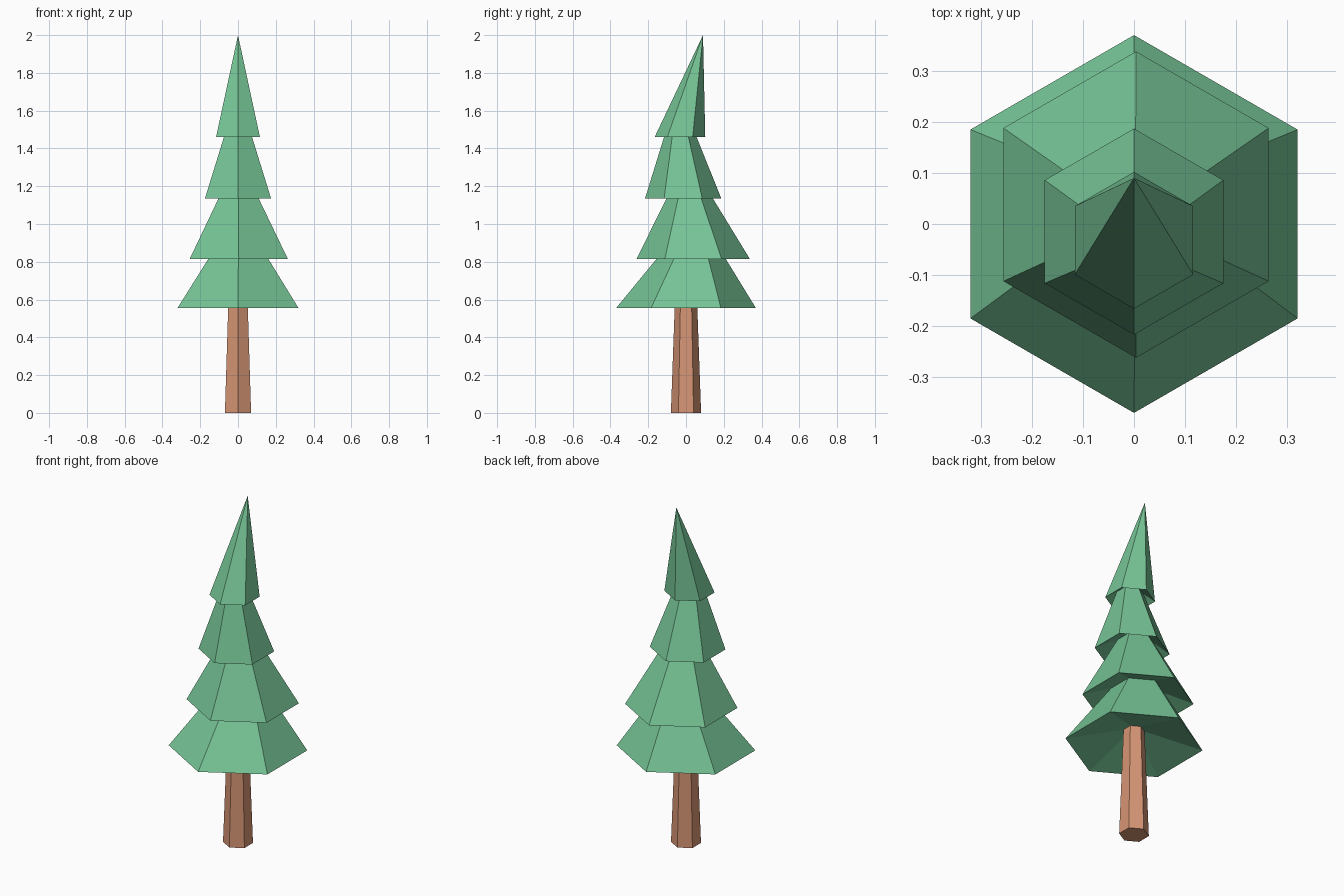
import bpy, bmesh, math

if "Cube" in bpy.data.objects:
    bpy.data.objects.remove(bpy.data.objects["Cube"])


def material(name, rgb):
    m = bpy.data.materials.new(name)
    m.diffuse_color = (*rgb, 1.0)
    m.use_nodes = True
    m.node_tree.nodes["Principled BSDF"].inputs["Base Color"].default_value = m.diffuse_color
    return m


GREEN = material("pine green", (0.181, 0.552, 0.305))
BROWN = material("bark brown", (0.67, 0.30, 0.175))


def loft(name, rings, mat, cap_bottom=False):
    """Six-sided loft through (x, y, z, radius) rings; radius 0 makes a tip."""
    bm = bmesh.new()
    loops = []
    for x, y, z, r in rings:
        if r == 0:
            loops.append([bm.verts.new((x, y, z))])
            continue
        angles = [math.radians(90 + 60 * i) for i in range(6)]
        loops.append([bm.verts.new((x + r * math.cos(a), y + r * math.sin(a), z))
                      for a in angles])
    if cap_bottom:
        bm.faces.new(loops[0][::-1])
    for lo, hi in zip(loops, loops[1:]):
        for i in range(6):
            j = (i + 1) % 6
            if len(hi) == 1:
                bm.faces.new((lo[i], lo[j], hi[0]))
            else:
                bm.faces.new((lo[i], lo[j], hi[j], hi[i]))
    mesh = bpy.data.meshes.new(name)
    bm.to_mesh(mesh)
    bm.free()
    mesh.materials.append(mat)
    bpy.context.collection.objects.link(bpy.data.objects.new(name, mesh))


# Tapered trunk, running up into the recess under the lowest branches
trunk_top = (0, 0, 0.64, 0.057)
loft("trunk", [(0, 0, 0, 0.08), trunk_top], BROWN, cap_bottom=True)

# Branch tiers: lower rim and upper neck, leaning a little off centre
tiers = [
    ((0, 0, 0.555, 0.37), (0.002, 0.033, 0.87, 0.144)),
    ((0.004, 0.038, 0.815, 0.30), (0.003, 0.017, 1.18, 0.098)),
    ((0, -0.015, 1.135, 0.202), (0, -0.032, 1.50, 0.072)),
    ((0, -0.032, 1.46, 0.134), (0, 0.09, 2.0, 0)),
]

# Each tier starts at the neck below it, giving a recessed underside
inner = trunk_top
for n, (rim, neck) in enumerate(tiers, 1):
    loft(f"branch_tier_{n}", [inner, rim, neck], GREEN)
    inner = neck
